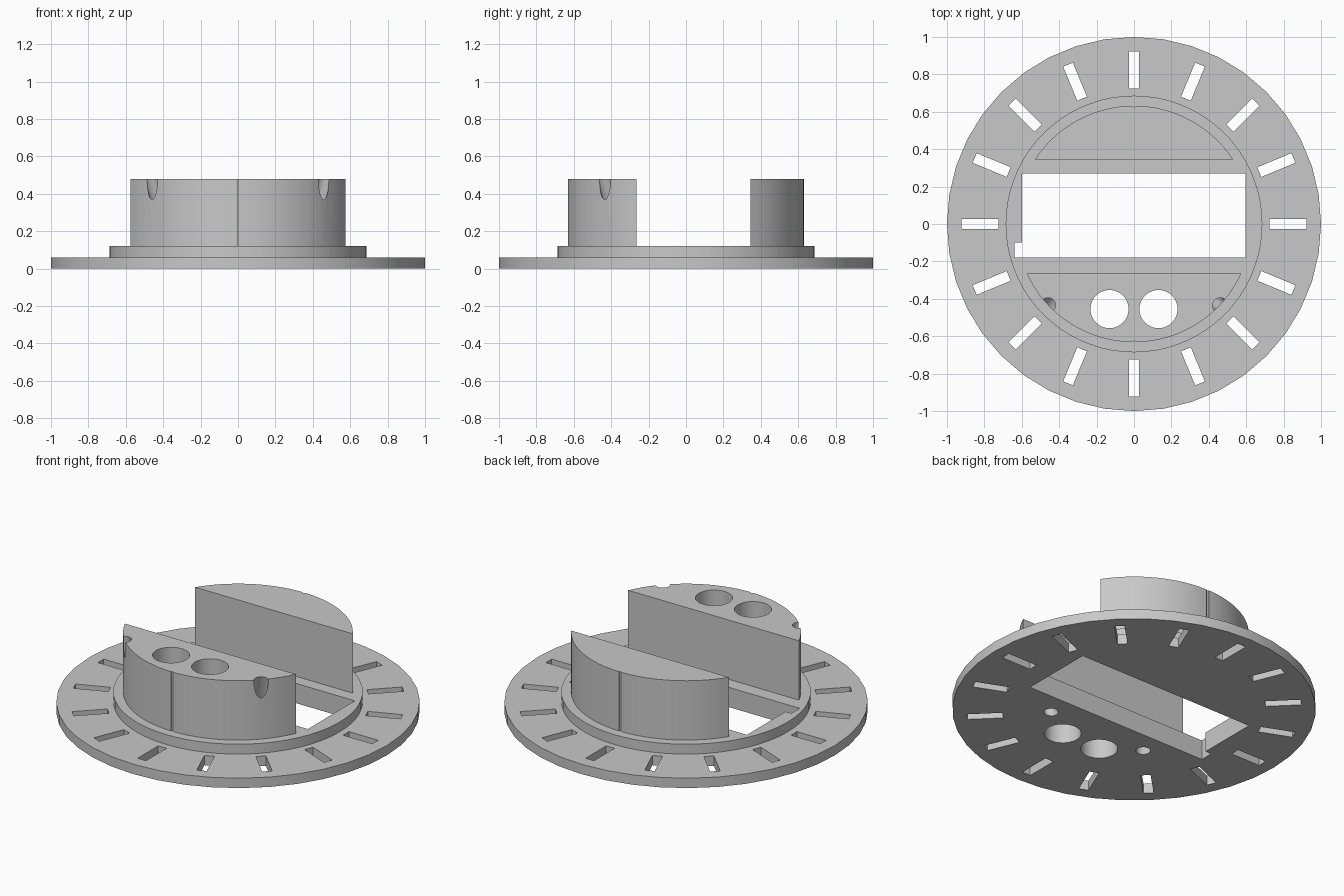
import bpy, bmesh, math
from mathutils import Matrix, Vector

default_cube = bpy.data.objects.get("Cube")
if default_cube:
    bpy.data.objects.remove(default_cube, do_unlink=True)

# One plain grey for the whole model
grey = bpy.data.materials.new("plain grey")
grey.use_nodes = True
colour = (0.58, 0.58, 0.58, 1)
grey.diffuse_color = colour
grey.node_tree.nodes["Principled BSDF"].inputs["Base Color"].default_value = colour


def circle(radius, sides, cx=0, cy=0):
    steps = [math.tau * i / sides for i in range(sides)]
    return [(cx + radius * math.cos(a), cy + radius * math.sin(a)) for a in steps]


def segment(radius, y, side, sides=32):
    """Circular segment beyond the chord at y; side is +1 (back) or -1 (front)."""
    start = math.asin(abs(y) / radius)
    sweep = math.pi - 2 * start
    angles = [side * (start + sweep * i / sides) for i in range(sides + 1)]
    points = [(radius * math.cos(a), radius * math.sin(a)) for a in angles]
    return points if side > 0 else points[::-1]


def prism(bm, points, z0, z1, lean=(0, 0)):
    """Extrude a counter-clockwise outline, optionally leaning sideways."""
    low = [bm.verts.new((x, y, z0)) for x, y in points]
    high = [bm.verts.new((x + lean[0], y + lean[1], z1)) for x, y in points]
    bm.faces.new(low[::-1])
    bm.faces.new(high)
    for i in range(len(points)):
        j = (i + 1) % len(points)
        bm.faces.new((low[i], low[j], high[j], high[i]))


def make_object(name, bm):
    mesh = bpy.data.meshes.new(name)
    bm.to_mesh(mesh)
    bm.free()
    mesh.materials.append(grey)
    obj = bpy.data.objects.new(name, mesh)
    bpy.context.collection.objects.link(obj)
    return obj


BELOW, ABOVE = -0.1, 0.6
cut = bmesh.new()

# Ring of radial slots
for i in range(16):
    turn = Matrix.Rotation(math.tau * i / 16, 2)
    corners = [(0.725, -0.028), (0.922, -0.028), (0.922, 0.028), (0.725, 0.028)]
    prism(cut, [tuple(turn @ Vector(c)) for c in corners], BELOW, ABOVE)

# Rectangular opening with a small side notch
prism(cut, [(-0.638, -0.18), (0.595, -0.18), (0.595, 0.27), (-0.598, 0.27),
            (-0.598, -0.1), (-0.638, -0.1)], BELOW, ABOVE)

for side in (-1, 1):
    # Large round hole
    prism(cut, circle(0.102, 40, side * 0.131, -0.455), BELOW, ABOVE)
    # Slanted drilling that breaks out through the curved wall near the top
    lean = Vector((side * 0.74, -0.68)) * 0.365 * (ABOVE - BELOW)
    start = Vector((side * 0.33, -0.315)) + lean * BELOW / (ABOVE - BELOW)
    prism(cut, circle(0.04, 24, *start), BELOW, ABOVE, lean)
    # Fine alignment groove on the curved wall
    prism(cut, circle(0.01, 8, 0, side * 0.635), 0.12, ABOVE)

cutter = make_object("cutter", cut)
cutter.hide_render = True

# Solid parts
parts = []
for name, outline, z0, z1 in [
    ("base_flange", circle(1, 40), 0, 0.06),
    ("raised_step", circle(0.686, 72), 0.06, 0.12),
    ("front_block", segment(0.632, -0.265, -1), 0.12, 0.48),
    ("back_block", segment(0.632, 0.345, 1), 0.12, 0.48),
]:
    bm = bmesh.new()
    prism(bm, outline, z0, z1)
    part = make_object(name, bm)
    boolean = part.modifiers.new("openings", "BOOLEAN")
    boolean.operation = "DIFFERENCE"
    boolean.solver = "EXACT"
    boolean.object = cutter
    parts.append(part)

# Bake the cuts and drop the cutter
graph = bpy.context.evaluated_depsgraph_get()
for part in parts:
    baked = bpy.data.meshes.new_from_object(part.evaluated_get(graph))
    part.modifiers.clear()
    part.data = baked
bpy.data.objects.remove(cutter, do_unlink=True)

# Smooth the curved walls, keep the rims sharp
bpy.ops.object.select_all(action="DESELECT")
for part in parts:
    part.select_set(True)
bpy.context.view_layer.objects.active = parts[0]
bpy.ops.object.shade_smooth_by_angle(angle=math.radians(20))
